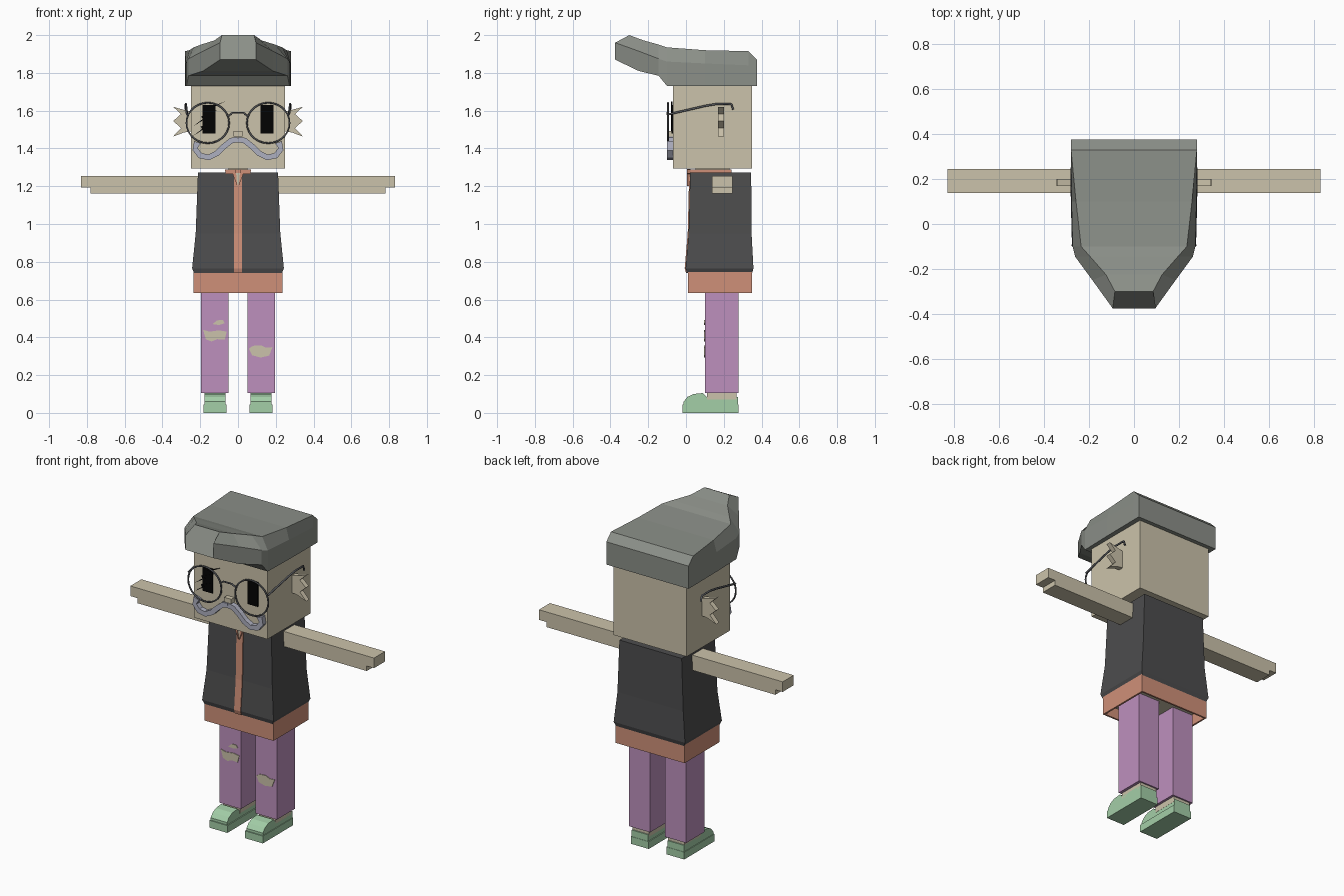
import bpy, bmesh, math
from mathutils import Vector

cube = bpy.data.objects.get("Cube")
if cube:
    bpy.data.objects.remove(cube, do_unlink=True)


def material(name, r, g, b):
    # 8-bit display values converted to linear
    col = [(c / 255) ** 2.2 for c in (r, g, b)] + [1]
    m = bpy.data.materials.new(name)
    m.use_nodes = True
    m.diffuse_color = col
    bsdf = m.node_tree.nodes["Principled BSDF"]
    bsdf.inputs["Base Color"].default_value = col
    bsdf.inputs["Roughness"].default_value = 0.9
    return m


SKIN = material("skin", 202, 193, 169)
HAIR = material("grey hair", 138, 142, 135)
VEST = material("charcoal vest", 78, 78, 79)
SHIRT = material("salmon shirt", 206, 143, 120)
TROUSERS = material("mauve trousers", 188, 143, 188)
SHOES = material("mint shoes", 162, 205, 166)
MOUSTACHE = material("silver moustache", 172, 174, 190)
METAL = material("dark metal", 88, 90, 94)
BLACK = material("black", 10, 10, 10)


def finish(name, bm, mat):
    bmesh.ops.recalc_face_normals(bm, faces=bm.faces)
    me = bpy.data.meshes.new(name)
    bm.to_mesh(me)
    bm.free()
    me.materials.append(mat)
    ob = bpy.data.objects.new(name, me)
    bpy.context.collection.objects.link(ob)
    return ob


def loft(name, rings, mat, cap_start=True, cap_end=True):
    bm = bmesh.new()
    loops = [[bm.verts.new(p) for p in ring] for ring in rings]
    n = len(loops[0])
    for a, b in zip(loops, loops[1:]):
        for i in range(n):
            j = (i + 1) % n
            bm.faces.new((a[i], a[j], b[j], b[i]))
    if cap_start:
        bm.faces.new(loops[0])
    if cap_end:
        bm.faces.new(loops[-1])
    return finish(name, bm, mat)


def rect(x0, x1, y0, y1, z):
    return [(x0, y0, z), (x1, y0, z), (x1, y1, z), (x0, y1, z)]


def box(name, x, y, z, mat, **caps):
    return loft(name, [rect(*x, *y, h) for h in z], mat, **caps)


def plate(name, outline, y0, y1, mat):
    # outline in x, z extruded along y
    return loft(name, [[(x, y, z) for x, z in outline] for y in (y0, y1)], mat)


def wire(name, points, radius, mat, cyclic=False):
    cu = bpy.data.curves.new(name, "CURVE")
    cu.dimensions = "3D"
    cu.bevel_depth = radius
    cu.bevel_resolution = 1
    cu.use_fill_caps = True
    sp = cu.splines.new("POLY")
    sp.points.add(len(points) - 1)
    for p, co in zip(sp.points, points):
        p.co = (*co, 1)
    sp.use_cyclic_u = cyclic
    cu.materials.append(mat)
    ob = bpy.data.objects.new(name, cu)
    bpy.context.collection.objects.link(ob)


def ribbon(name, path, half, y0, y1, mat):
    # band of constant width around an x, z path
    left, right = [], []
    for i, p in enumerate(path):
        a, b = Vector(path[max(i - 1, 0)]), Vector(path[min(i + 1, len(path) - 1)])
        d = (b - a).normalized()
        off = Vector((-d.y, d.x)) * half
        left.append(tuple(Vector(p) + off))
        right.append(tuple(Vector(p) - off))
    bm = bmesh.new()
    grid = []
    for l, r in zip(left, right):
        grid.append([bm.verts.new((x, y, z)) for (x, z), y in
                     ((l, y0), (r, y0), (r, y1), (l, y1))])
    for a, b in zip(grid, grid[1:]):
        for i in range(4):
            j = (i + 1) % 4
            bm.faces.new((a[i], a[j], b[j], b[i]))
    bm.faces.new(grid[0])
    bm.faces.new(grid[-1])
    return finish(name, bm, mat)


# Head
box("head", (-0.25, 0.25), (-0.07, 0.35), (1.295, 1.76), SKIN)
box("nose", (-0.024, 0.024), (-0.1, -0.07), (1.464, 1.492), SKIN)

# Swept hair: y, lower z, half width, shoulder z, top half width, top y, top z
sections = [
    (0.375, 1.73, 0.28, 1.83, 0.28, 0.375, 1.87),
    (0.33, 1.73, 0.28, 1.84, 0.28, 0.33, 1.915),
    (0.10, 1.73, 0.278, 1.85, 0.258, 0.10, 1.92),
    (-0.10, 1.73, 0.273, 1.86, 0.235, -0.10, 1.935),
    (-0.145, 1.785, 0.262, 1.875, 0.195, -0.145, 1.95),
    (-0.25, 1.81, 0.185, 1.915, 0.125, -0.225, 1.972),
    (-0.375, 1.87, 0.095, 1.96, 0.085, -0.30, 2.0),
]
loft("hair", [[(-w, y, z0), (w, y, z0), (w, y, zm), (tw, ty, zt),
               (-tw, ty, zt), (-w, y, zm)]
              for y, z0, w, zm, tw, ty, zt in sections], HAIR)

# Moustache, a curled band on each side
curl = [(0, 1.447), (0.035, 1.442), (0.075, 1.41), (0.11, 1.375), (0.155, 1.353),
        (0.2, 1.362), (0.226, 1.395), (0.222, 1.428), (0.205, 1.415)]
for s, side in ((1, "left"), (-1, "right")):
    ribbon(side + "_moustache", [(s * x, z) for x, z in curl], 0.015, -0.1, -0.068, MOUSTACHE)

    # Eyes
    box(side + "_eye", sorted((s * 0.12, s * 0.188)), (-0.077, -0.069), (1.48, 1.63), BLACK)

    # Jagged ears
    ear = [(0.245, 1.49), (0.285, 1.485), (0.345, 1.462), (0.302, 1.508), (0.343, 1.545),
           (0.302, 1.582), (0.343, 1.62), (0.285, 1.604), (0.245, 1.595)]
    plate(side + "_ear", [(s * x, z) for x, z in ear], 0.17, 0.2, SKIN)

    # Spectacle rims and temples
    ring = [(s * 0.16 + 0.113 * math.cos(t), -0.095, 1.535 + 0.107 * math.sin(t))
            for t in (math.tau * i / 28 for i in range(28))]
    wire(side + "_spectacle_rim", ring, 0.005, METAL, True)
    temple = [(0.27, -0.095, 1.58), (0.275, 0.1, 1.625), (0.276, 0.16, 1.635),
              (0.276, 0.24, 1.635), (0.276, 0.25, 1.605)]
    wire(side + "_spectacle_temple", [(s * x, y, z) for x, y, z in temple], 0.006, METAL)
wire("spectacle_bridge", [(-0.053, -0.095, 1.57), (-0.03, -0.1, 1.588),
                          (0.03, -0.1, 1.588), (0.053, -0.095, 1.57)], 0.005, METAL)

# Scar strokes over the right eye
for i, (x, z, l) in enumerate(((-0.24, 1.465, 0.12), (-0.24, 1.515, 0.13), (-0.2, 1.56, 0.13))):
    stroke = [(x, z), (x + l * 0.55, z + l * 0.35), (x + l * 0.5, z + l * 0.42),
              (x + l, z + l * 0.68), (x + l * 0.35, z + l * 0.42), (x + l * 0.42, z + l * 0.32)]
    plate(f"scar_{i}", stroke, -0.08, -0.071, BLACK)

# Neck, torso and shirt with an open hem
box("neck", (-0.05, 0.05), (0.05, 0.23), (1.2, 1.297), SKIN)
box("torso", (-0.19, 0.19), (0.06, 0.32), (0.67, 1.2), SKIN)
hem = box("shirt_hem", (-0.235, 0.235), (0.01, 0.35), (0.635, 0.75), SHIRT, cap_start=False)
solid = hem.modifiers.new("thickness", "SOLIDIFY")
solid.thickness = 0.015
solid.offset = -1

# Flared vest: half width, front y, back y, z
levels = [(0.232, 0.005, 0.35, 0.74), (0.243, -0.002, 0.357, 0.765),
          (0.224, 0.014, 0.347, 0.95), (0.212, 0.022, 0.345, 1.272)]
loft("vest", [rect(-w, w, f, b, z) for w, f, b, z in levels], VEST)
loft("shirt_front", [rect(-0.022, 0.022, f - 0.005, f + 0.003, z)
                     for w, f, b, z in levels], SHIRT)

# Collar band, throat and flaps
box("collar", (-0.065, 0.065), (0.02, 0.24), (1.265, 1.288), SHIRT)
plate("throat", [(0, 1.2), (0.02, 1.27), (-0.02, 1.27)], 0.012, 0.02, SKIN)
for s, side in ((1, "left"), (-1, "right")):
    flap = [(0.012, 1.29), (0.07, 1.288), (0.065, 1.268), (0.028, 1.265), (0.004, 1.2)]
    plate(side + "_collar_flap", [(s * x, z) for x, z in flap], 0.006, 0.024, SHIRT)

    # Arms with stepped hands
    arm = [(0.2, 1.162), (0.78, 1.162), (0.78, 1.193), (0.83, 1.193), (0.83, 1.255), (0.2, 1.255)]
    plate(side + "_arm", [(s * x, z) for x, z in arm], 0.138, 0.245, SKIN)

    # Legs
    box(side + "_trouser_leg", sorted((s * 0.05, s * 0.195)), (0.1, 0.277), (0.105, 0.68), TROUSERS)
    box(side + "_ankle", sorted((s * 0.065, s * 0.178)), (0.11, 0.268), (0.07, 0.11), SKIN)

    # Shoes: sole plus a narrower rounded upper
    box(side + "_shoe_sole", sorted((s * 0.06, s * 0.182)), (-0.018, 0.277), (0, 0.045), SHOES)
    upper = [(-0.012, 0.04), (-0.012, 0.06), (0.008, 0.085), (0.04, 0.1), (0.09, 0.105),
             (0.11, 0.085), (0.275, 0.085), (0.275, 0.04)]
    loft(side + "_shoe_upper", [[(s * x, y, z) for y, z in upper] for x in (0.066, 0.178)], SHOES)

# Ripped knees
rips = {
    "right_large": [(-0.185, 0.44), (-0.17, 0.39), (-0.14, 0.378), (-0.11, 0.39),
                    (-0.07, 0.388), (-0.06, 0.43), (-0.1, 0.437), (-0.15, 0.43)],
    "right_small": [(-0.135, 0.47), (-0.1, 0.465), (-0.07, 0.475), (-0.08, 0.492), (-0.11, 0.49)],
    "left": [(0.057, 0.34), (0.075, 0.305), (0.12, 0.293), (0.165, 0.303),
             (0.182, 0.348), (0.15, 0.345), (0.12, 0.358), (0.08, 0.355)],
}
for name, outline in rips.items():
    plate(name + "_knee_rip", outline, 0.096, 0.103, SKIN)
